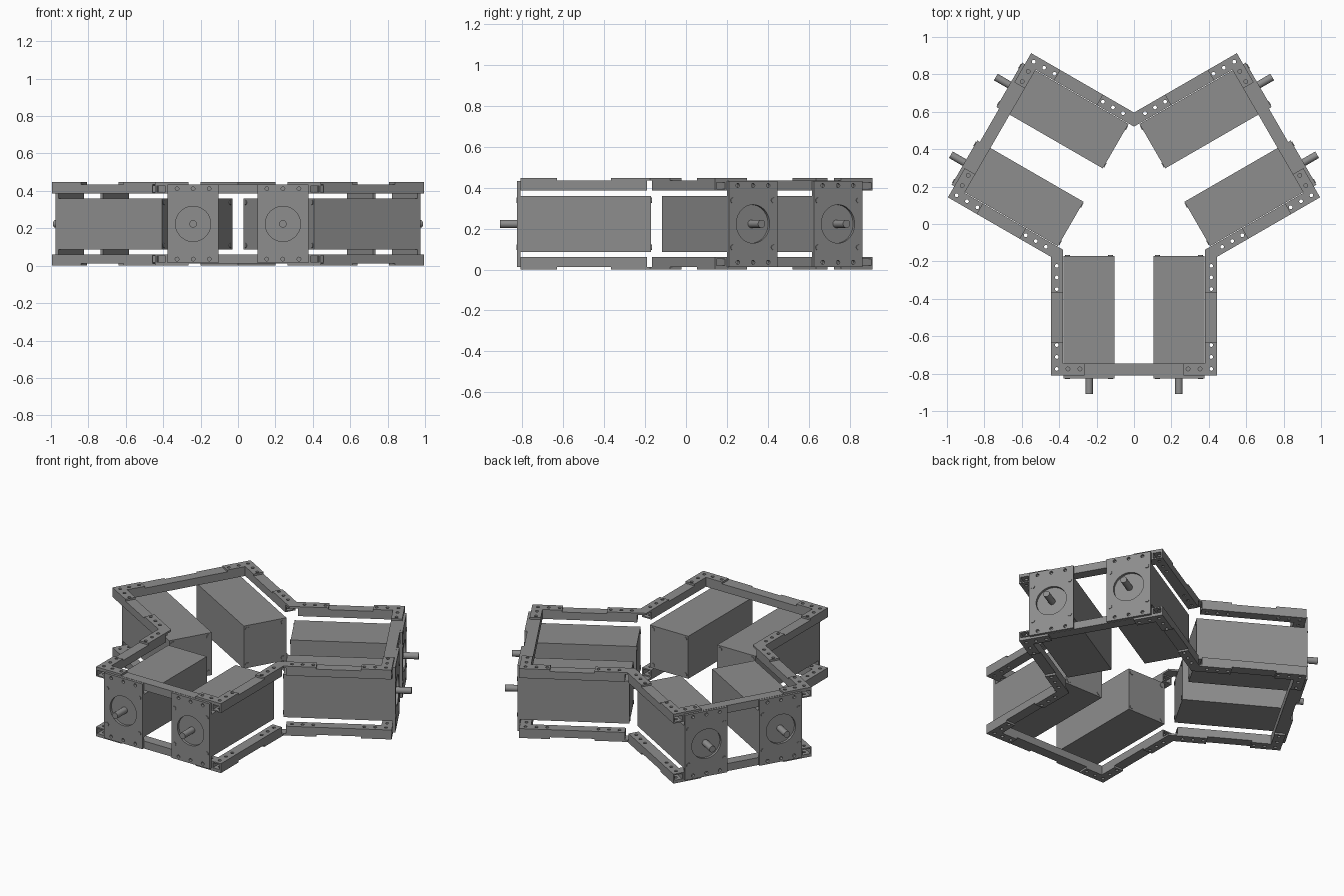
import bpy, bmesh, math
from mathutils import Matrix, Vector

cube = bpy.data.objects.get("Cube")
if cube:
    bpy.data.objects.remove(cube, do_unlink=True)

MID_Z, MID_Y = 0.2235, 0.082       # centre of the three-way frame
IN, OUT, FRONT = 0.38, 0.445, -0.892   # rail inner and outer side, front face
RAIL_X = (IN + OUT) / 2
RAIL_LO, RAIL_HI, TOP = 0.163, 0.2115, 0.2235
WALL, HOLE = 0.008, 0.01
MOTOR_X, HALF = 0.24, 0.137
REAR, PLATE_FACE = -0.252, FRONT - 0.016

steel = bpy.data.materials.new("grey steel")
steel.use_nodes = True
steel.diffuse_color = (0.27, 0.27, 0.27, 1)
steel.node_tree.nodes["Principled BSDF"].inputs["Base Color"].default_value = (0.27, 0.27, 0.27, 1)


def box(bm, x0, x1, y0, y1, z0, z1):
    size = Matrix.Diagonal((x1 - x0, y1 - y0, z1 - z0, 1))
    place = Matrix.Translation(((x0 + x1) / 2, (y0 + y1) / 2, (z0 + z1) / 2))
    bmesh.ops.create_cube(bm, size=1, matrix=place @ size)


def cylinder(bm, centre, radius, depth, axis="Z", sides=16):
    turn = Matrix.Rotation(math.pi / 2, 4, "X") if axis == "Y" else Matrix()
    bmesh.ops.create_cone(bm, cap_ends=True, segments=sides, radius1=radius, radius2=radius,
                          depth=depth, matrix=Matrix.Translation(centre) @ turn)


def slab(bm, outline, z0, z1):
    face = bm.faces.new([bm.verts.new((x, y, z0)) for x, y in outline])
    grown = bmesh.ops.extrude_face_region(bm, geom=[face])["geom"]
    bmesh.ops.translate(bm, vec=(0, 0, z1 - z0), verts=[v for v in grown if isinstance(v, bmesh.types.BMVert)])
    bmesh.ops.recalc_face_normals(bm, faces=bm.faces)


def to_object(bm, name):
    mesh = bpy.data.meshes.new(name)
    bm.to_mesh(mesh)
    bm.free()
    ob = bpy.data.objects.new(name, mesh)
    bpy.context.collection.objects.link(ob)
    return ob


def cut(bm, cutter_bm):
    """Return the first shape with the second one removed."""
    body, cutter = to_object(bm, "body"), to_object(cutter_bm, "cutter")
    mod = body.modifiers.new("cut", "BOOLEAN")
    mod.operation, mod.solver, mod.object = "DIFFERENCE", "EXACT", cutter
    result = bmesh.new()
    result.from_object(body, bpy.context.evaluated_depsgraph_get())
    for ob in (body, cutter):
        mesh = ob.data
        bpy.data.objects.remove(ob)
        bpy.data.meshes.remove(mesh)
    return result


def drill(bm, points):
    holes = bmesh.new()
    for x, y in points:
        cylinder(holes, (x, y, RAIL_HI), HOLE, 0.3)
    return cut(bm, holes)


def place(bm, name, mirror=""):
    """Mirror the shape, then repeat it on the three arms."""
    for axis in mirror:
        copy = bmesh.ops.duplicate(bm, geom=bm.verts[:] + bm.edges[:] + bm.faces[:])["geom"]
        i = "XYZ".index(axis)
        for v in (g for g in copy if isinstance(g, bmesh.types.BMVert)):
            v.co[i] = -v.co[i]
        bmesh.ops.reverse_faces(bm, faces=[g for g in copy if isinstance(g, bmesh.types.BMFace)])
    first = to_object(bm, name + "_front")
    first.data.materials.clear()
    first.data.materials.append(steel)
    for poly in first.data.polygons:
        poly.material_index = 0
    copies = [first]
    for arm in ("right_back", "left_back"):
        copies.append(bpy.data.objects.new(name + "_" + arm, first.data))
        bpy.context.collection.objects.link(copies[-1])
    for k, ob in enumerate(copies):
        ob.location = (0, MID_Y, MID_Z)
        ob.rotation_euler.z = -k * math.tau / 3


def reflect(p):
    """Reflect a point across the meeting line of two arms."""
    c, s = math.cos(math.pi / 3), -math.sin(math.pi / 3)
    return (p[0] * c + p[1] * s, p[0] * s - p[1] * c)


outer_holes = [(RAIL_X, -0.857 + i * 0.064) for i in range(3)]
cross_holes = [(0.353, -0.857), (0.289, -0.857)]
inner_holes = [(RAIL_X, -0.43 + i * 0.062) for i in range(3)]

# Side rails: open square tubes running the full arm
rail, bore = bmesh.new(), bmesh.new()
box(rail, IN, OUT, FRONT, -0.272, RAIL_LO, RAIL_HI)
box(bore, IN + WALL, OUT - WALL, -1, 0, RAIL_LO + WALL, RAIL_HI - WALL)
place(drill(cut(rail, bore), outer_holes + inner_holes), "side_rails", "XZ")

# Cross rails: tubes between the side rails
rail, bore = bmesh.new(), bmesh.new()
box(rail, -IN, IN, FRONT, FRONT + OUT - IN, RAIL_LO, RAIL_HI)
box(bore, -1, 1, FRONT + WALL, FRONT + OUT - IN - WALL, RAIL_LO + WALL, RAIL_HI - WALL)
place(drill(cut(rail, bore), cross_holes + [(-x, y) for x, y in cross_holes]), "cross_rails", "Z")

# Corner brackets: L plates
bm = bmesh.new()
back = FRONT + OUT - IN
slab(bm, [(0.265, FRONT), (OUT, FRONT), (OUT, -0.712), (IN, -0.712), (IN, back), (0.265, back)], RAIL_HI, TOP)
place(drill(bm, outer_holes + cross_holes), "corner_brackets", "XZ")

# Joint brackets: V plates bridging neighbouring arms
bm = bmesh.new()
t = math.tan(math.pi / 6)
ends = [(IN, -0.45), (OUT, -0.45)]
slab(bm, [ends[0], ends[1], (OUT, -OUT * t), reflect(ends[1]), reflect(ends[0]), (IN, -IN * t)], RAIL_HI, TOP)
place(drill(bm, inner_holes + [reflect(p) for p in inner_holes]), "joint_brackets", "Z")

# Mounting plates with pilot opening and screw holes
plate, holes = bmesh.new(), bmesh.new()
box(plate, MOTOR_X - HALF, MOTOR_X + HALF, PLATE_FACE, FRONT, -0.21, 0.21)
cylinder(holes, (MOTOR_X, FRONT, 0), 0.094, 0.1, "Y", 40)
for dx in (-0.086, 0, 0.086):
    for z in (-0.188, 0.188):
        cylinder(holes, (MOTOR_X + dx, FRONT, z), HOLE, 0.1, "Y")
place(cut(plate, holes), "mounting_plates", "X")

# Motor bodies
bm = bmesh.new()
box(bm, MOTOR_X - HALF, MOTOR_X + HALF, FRONT, REAR, -HALF, HALF)
place(bm, "motor_bodies", "X")

# Motor shafts
bm = bmesh.new()
cylinder(bm, (MOTOR_X, -0.94, 0), 0.02, 0.104, "Y", 24)
place(bm, "motor_shafts", "X")

# Screw heads on the plate and on the motor rear
bm = bmesh.new()
for dx in (-0.115, 0.115):
    for z in (-0.115, 0.115):
        for y in (PLATE_FACE, REAR):
            cylinder(bm, (MOTOR_X + dx, y, z), 0.013, 0.008, "Y")
place(bm, "motor_screws", "X")

# Smooth the round parts, keep edges sharp
bpy.ops.object.select_all(action="DESELECT")
for ob in bpy.data.objects:
    if ob.name.startswith(("motor_shafts_front", "mounting_plates_front")):
        ob.select_set(True)
        bpy.context.view_layer.objects.active = ob
bpy.ops.object.shade_smooth_by_angle(angle=math.radians(30))
